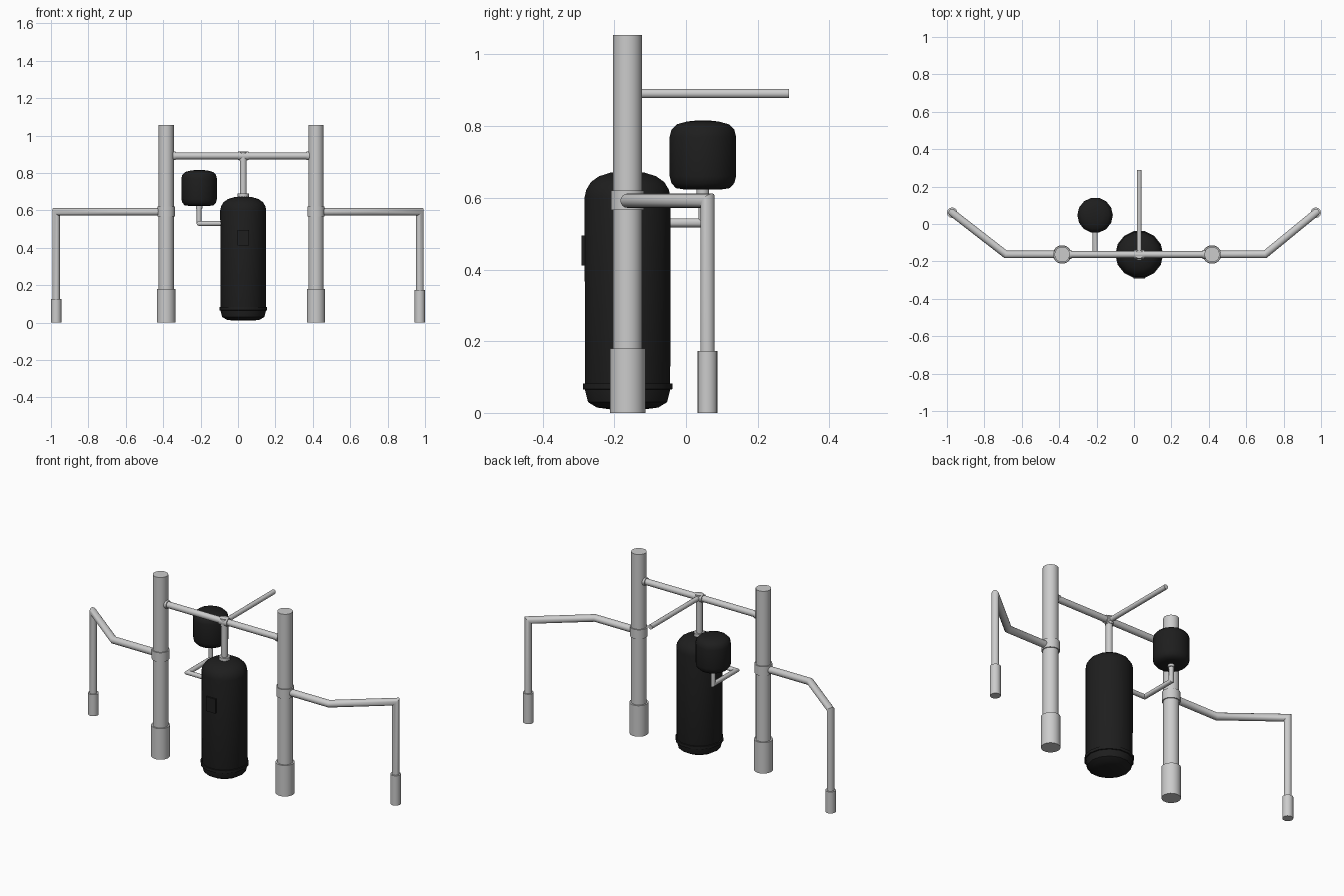
import bpy, bmesh, math
from mathutils import Vector

if "Cube" in bpy.data.objects:
    bpy.data.objects.remove(bpy.data.objects["Cube"])

Y = -0.163      # plane of the posts and main tank
CX = 0.028      # main tank axis
black = bpy.data.materials.new("black_paint")
black.diffuse_color = (0.013, 0.013, 0.013, 1)
black.use_nodes = True
black.node_tree.nodes["Principled BSDF"].inputs["Base Color"].default_value = black.diffuse_color


def finish(name, bm, mat=None, angle=40):
    bmesh.ops.recalc_face_normals(bm, faces=bm.faces)
    me = bpy.data.meshes.new(name)
    bm.to_mesh(me)
    bm.free()
    ob = bpy.data.objects.new(name, me)
    bpy.context.collection.objects.link(ob)
    if mat:
        me.materials.append(mat)
    bpy.ops.object.select_all(action='DESELECT')
    bpy.context.view_layer.objects.active = ob
    ob.select_set(True)
    bpy.ops.object.shade_smooth_by_angle(angle=math.radians(angle))
    return ob


def tube(name, pts, r, n=16):
    """Capped tube along a path, with mitred corners."""
    pts = [Vector(p) for p in pts]
    dirs = [(b - a).normalized() for a, b in zip(pts, pts[1:])]
    u = dirs[0].orthogonal().normalized()
    v = dirs[0].cross(u)
    ring = [pts[0] + r * (u * math.cos(t) + v * math.sin(t))
            for t in (2 * math.pi * i / n for i in range(n))]
    bm = bmesh.new()
    loops = [[bm.verts.new(c) for c in ring]]
    for i, d in enumerate(dirs):
        nrm = (d + dirs[min(i + 1, len(dirs) - 1)]).normalized()
        ring = [c + d * ((pts[i + 1] - c).dot(nrm) / d.dot(nrm)) for c in ring]
        loops.append([bm.verts.new(c) for c in ring])
    for a, b in zip(loops, loops[1:]):
        for i in range(n):
            j = (i + 1) % n
            bm.faces.new((a[i], a[j], b[j], b[i]))
    bm.faces.new(loops[0])
    bm.faces.new(loops[-1])
    return finish(name, bm)


def lathe(name, x, y, profile, n, mat):
    """Closed turned shape from (radius, height) points."""
    bm = bmesh.new()
    loops = [[bm.verts.new((x + r * math.cos(2 * math.pi * i / n),
                            y + r * math.sin(2 * math.pi * i / n), z))
              for i in range(n)] for r, z in profile]
    for a, b in zip(loops, loops[1:]):
        for i in range(n):
            j = (i + 1) % n
            bm.faces.new((a[i], a[j], b[j], b[i]))
    bm.faces.new(loops[0])
    bm.faces.new(loops[-1])
    return finish(name, bm, mat)


def upright(name, x, y, z0, z1, r, n=16):
    return tube(name, [(x, y, z0), (x, y, z1)], r, n)


# posts, sleeves, collars and side rails
for side, s, px, bx, ex, sleeve in (("left", -1, -0.384, -0.685, -0.972, 0.125),
                                    ("right", 1, 0.417, 0.70, 0.972, 0.173)):
    upright(side + "_post", px, Y, 0, 1.055, 0.041, 20)
    upright(side + "_post_sleeve", px, Y, 0, 0.18, 0.05, 20)
    upright(side + "_post_collar", px, Y, 0.566, 0.62, 0.047, 20)
    tube(side + "_rail", [(px, Y, 0.592), (bx, Y, 0.592),
                          (ex, 0.06, 0.592), (ex, 0.06, 0.01)], 0.02)
    upright(side + "_rail_foot", ex, 0.06, 0, sleeve, 0.028)
    fx = px - s * 0.036
    tube(side + "_crossbar_flange", [(fx, Y, 0.891), (fx - s * 0.014, Y, 0.891)], 0.023)

# crossbar, tee joint, hanger and rear rod
tube("crossbar", [(-0.384, Y, 0.891), (0.417, Y, 0.891)], 0.018)
tube("tee_joint", [(CX - 0.027, Y, 0.891), (CX + 0.027, Y, 0.891)], 0.023)
upright("tee_socket", CX, Y, 0.866, 0.912, 0.022)
upright("hanger_pipe", CX, Y, 0.66, 0.89, 0.018)
upright("tank_neck", CX, Y, 0.665, 0.69, 0.03)
tube("rear_rod", [(CX, Y, 0.891), (CX, 0.288, 0.891)], 0.0135, 12)

# main tank with base ring
lathe("main_tank", CX, Y, [(0.05, 0.01), (0.088, 0.015), (0.113, 0.03), (0.122, 0.065),
                           (0.123, 0.602), (0.118, 0.623), (0.105, 0.644),
                           (0.082, 0.66), (0.05, 0.67), (0.02, 0.674)], 14, black)
lathe("tank_ring", CX, Y, [(0.11, 0.064), (0.128, 0.066), (0.128, 0.082), (0.11, 0.084)], 14, black)

# plate on the front of the tank
bm = bmesh.new()
bmesh.ops.create_cube(bm, size=1)
for v in bm.verts:
    v.co = (CX + v.co.x * 0.06, -0.277 + v.co.y * 0.028, 0.453 + v.co.z * 0.084)
finish("tank_plate", bm, black)

# small tank and its feed pipe
SX, SY = -0.208, 0.047
lathe("small_tank", SX, SY, [(0.05, 0.623), (0.077, 0.627), (0.09, 0.641), (0.095, 0.66),
                             (0.095, 0.77), (0.09, 0.79), (0.075, 0.805),
                             (0.045, 0.813), (0.015, 0.816)], 14, black)
upright("small_tank_socket", SX, SY, 0.61, 0.63, 0.018, 12)
tube("feed_pipe", [(SX, SY, 0.63), (SX, SY, 0.53), (SX, Y, 0.53), (CX - 0.08, Y, 0.53)], 0.013, 12)
